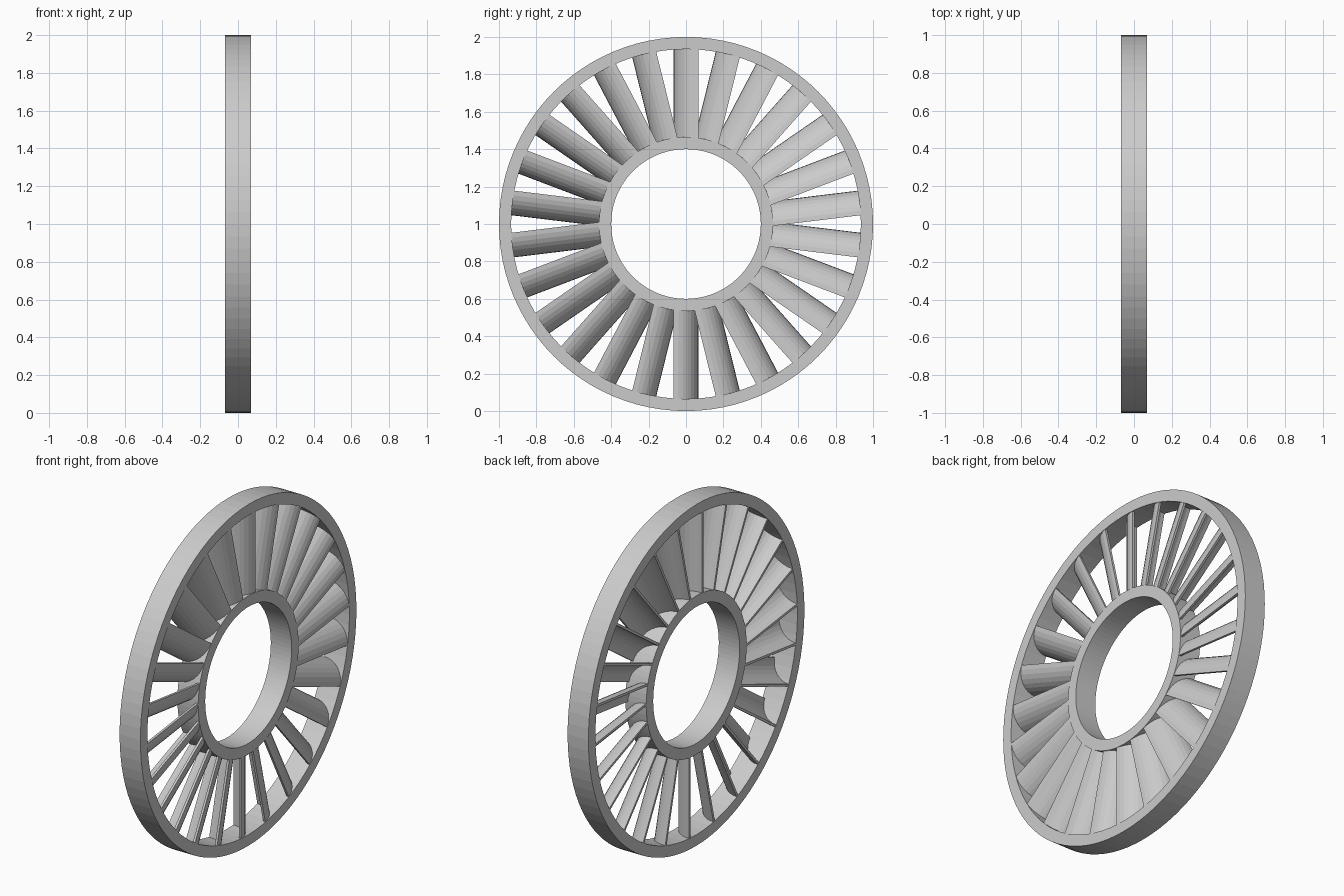
import bpy, bmesh, math
from mathutils import Matrix, Vector

cube = bpy.data.objects.get("Cube")
if cube:
    bpy.data.objects.remove(cube, do_unlink=True)

HALF = 0.0675      # half of the wheel depth
BLADES = 26
CENTRE = Vector((0, 0, 1))

grey = bpy.data.materials.new("plain grey")
grey.use_nodes = True
colour = (0.6, 0.6, 0.6, 1)
grey.diffuse_color = colour
grey.node_tree.nodes["Principled BSDF"].inputs["Base Color"].default_value = colour


def mesh_from(bm, name):
    bmesh.ops.recalc_face_normals(bm, faces=bm.faces)
    mesh = bpy.data.meshes.new(name)
    bm.to_mesh(mesh)
    bm.free()
    mesh.materials.append(grey)
    return mesh


def add_object(name, mesh, turn=0.0):
    obj = bpy.data.objects.new(name, mesh)
    obj.matrix_world = Matrix.Translation(CENTRE) @ Matrix.Rotation(turn, 4, "X")
    bpy.context.collection.objects.link(obj)
    return obj


def ring(name, inner, outer, steps=96):
    """Rectangular profile swept around the x axis."""
    bm = bmesh.new()
    profile = [(-HALF, inner), (HALF, inner), (HALF, outer), (-HALF, outer)]
    loops = []
    for i in range(steps):
        a = math.tau * i / steps
        loops.append([bm.verts.new((x, r * math.sin(a), r * math.cos(a)))
                      for x, r in profile])
    for i in range(steps):
        p, q = loops[i], loops[(i + 1) % steps]
        for k in range(4):
            n = (k + 1) % 4
            bm.faces.new((p[k], p[n], q[n], q[k]))
    add_object(name, mesh_from(bm, name))


def blade_mesh(inner=0.455, outer=0.942, radius=0.132, thick=0.014, steps=8):
    """Quarter-arc shell standing between the hub and the rim."""
    bm = bmesh.new()
    mid = radius / 2
    arc = [math.pi / 2 * i / steps for i in range(steps + 1)]
    section = [(radius, a) for a in arc]
    section += [(radius - thick, a) for a in reversed(arc)]
    low, high = [[bm.verts.new((r * math.sin(a) - mid, mid - r * math.cos(a), z))
                  for r, a in section] for z in (inner, outer)]
    count = len(section)
    for i in range(count):
        j = (i + 1) % count
        bm.faces.new((low[i], low[j], high[j], high[i]))
    bm.faces.new(low)
    bm.faces.new(high)
    return mesh_from(bm, "blade")


# Outer rim and hub
ring("outer_rim", 0.935, 1.0)
ring("hub_ring", 0.4, 0.465)

# Curved blades spaced evenly around the hub
blade = blade_mesh()
for i in range(BLADES):
    add_object(f"blade_{i + 1}", blade, math.tau * i / BLADES)
